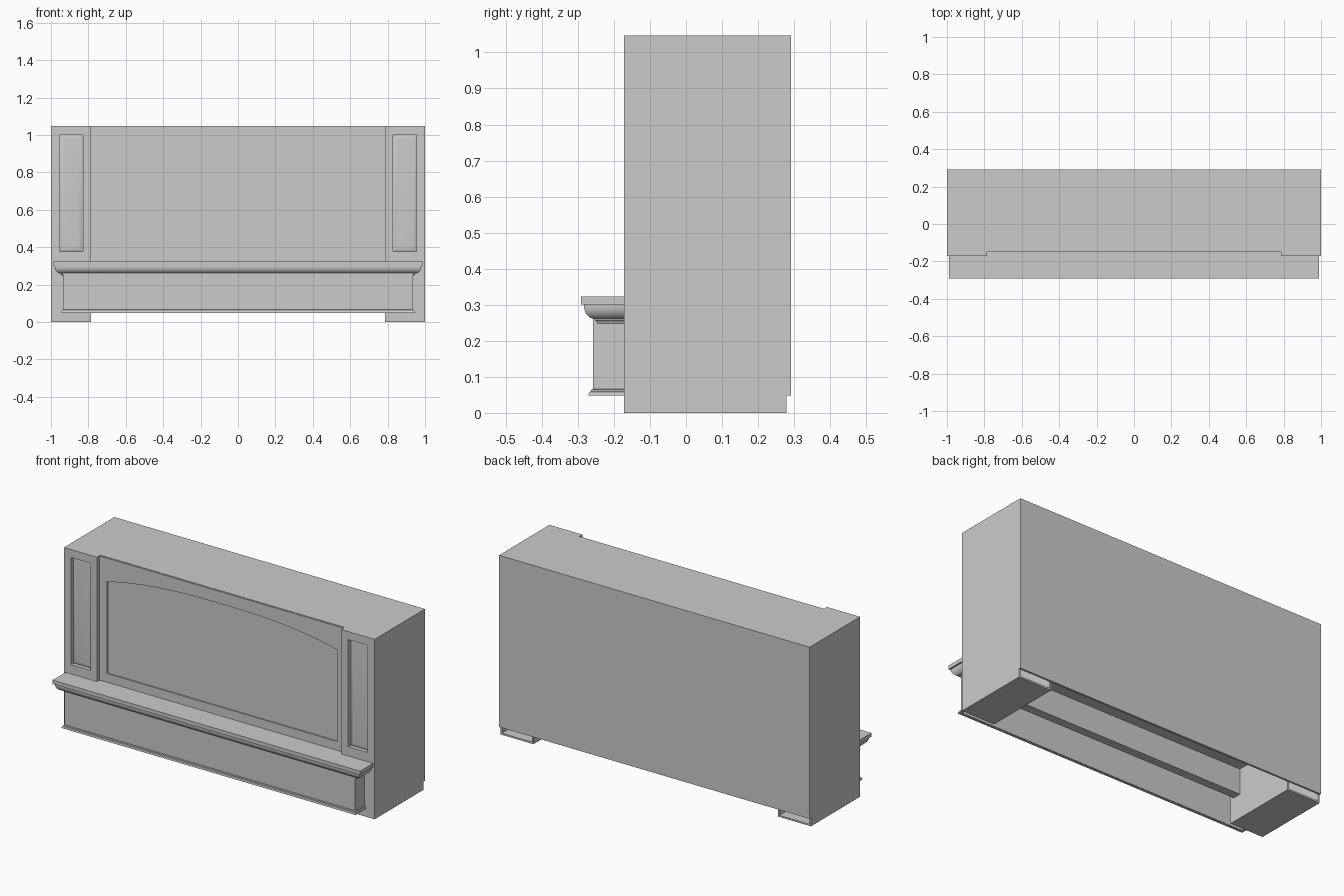
import bpy, bmesh, math

if "Cube" in bpy.data.objects:
    bpy.data.objects.remove(bpy.data.objects["Cube"])

grey = bpy.data.materials.new("plain grey")
grey.diffuse_color = (0.6, 0.6, 0.6, 1)
grey.use_nodes = True
grey.node_tree.nodes["Principled BSDF"].inputs["Base Color"].default_value = grey.diffuse_color


def finish(name, bm, smooth=False):
    bmesh.ops.recalc_face_normals(bm, faces=bm.faces)
    mesh = bpy.data.meshes.new(name)
    bm.to_mesh(mesh)
    bm.free()
    mesh.materials.append(grey)
    ob = bpy.data.objects.new(name, mesh)
    bpy.context.collection.objects.link(ob)
    if smooth:
        bpy.ops.object.select_all(action='DESELECT')
        ob.select_set(True)
        bpy.context.view_layer.objects.active = ob
        bpy.ops.object.shade_smooth_by_angle(angle=math.radians(32))
    return ob


def loft(name, loops, smooth=False):
    """Skin matching closed loops of points and cap both ends."""
    bm = bmesh.new()
    rows = [[bm.verts.new(p) for p in loop] for loop in loops]
    n = len(rows[0])
    for a, b in zip(rows, rows[1:]):
        for i in range(n):
            j = (i + 1) % n
            bm.faces.new((a[i], a[j], b[j], b[i]))
    bm.faces.new(rows[0])
    bm.faces.new(rows[-1])
    return finish(name, bm, smooth)


def rect(x0, x1, z0, z1, y):
    return [(x0, y, z0), (x1, y, z0), (x1, y, z1), (x0, y, z1)]


def box(name, x0, x1, y0, y1, z0, z1):
    return loft(name, [rect(x0, x1, z0, z1, y0), rect(x0, x1, z0, z1, y1)])


def wrap(name, half_x, front_y, profile, back_y=-0.17, smooth=False):
    """Mitred trim round the front and both ends; profile is (inward offset, z)."""
    loops = [
        [(-half_x + o, back_y, z) for o, z in profile],
        [(-half_x + o, front_y + o, z) for o, z in profile],
        [(half_x - o, front_y + o, z) for o, z in profile],
        [(half_x - o, back_y, z) for o, z in profile],
    ]
    return loft(name, loops, smooth=smooth)


# side columns: sunk front panel with a softly raised field, hollow and open at the back
IN_X, TOP = 0.787, 1.047
for side, s in (("left", -1), ("right", 1)):
    steps = [
        (0.850, 0.935, 0.397, 0.980, -0.154),
        (0.840, 0.945, 0.387, 0.990, -0.153),
        (0.830, 0.955, 0.377, 1.000, -0.148),
        (0.830, 0.955, 0.377, 1.000, -0.172),
        (IN_X, 1.0, 0.0, TOP, -0.172),
        (IN_X, 1.0, 0.0, TOP, 0.279),
        (IN_X + 0.01, 0.99, 0.010, TOP - 0.01, 0.279),
        (IN_X + 0.01, 0.99, 0.010, TOP - 0.01, -0.14),
    ]
    loft(side + "_column", [rect(s * a, s * b, c, d, y) for a, b, c, d, y in steps],
         smooth=True)

# centre front with an arched sunk panel
N = 40
ts = [1 - 2 * i / N for i in range(N + 1)]
opening = [(0.74 * t, 0.975 - 0.067 * abs(t) ** 2.6) for t in ts] + [(-0.74, 0.374), (0.74, 0.374)]
outline = [(IN_X * t, TOP - 0.002) for t in ts] + [(-IN_X, 0.14), (IN_X, 0.14)]
loft("arched_front", [
    [(x, -0.101, z) for x, z in opening],
    [(x, -0.148, z) for x, z in opening],
    [(x, -0.148, z) for x, z in outline],
    [(x, -0.098, z) for x, z in outline],
])

# main body and back board
box("body", -IN_X, IN_X, -0.14, 0.279, 0.288, TOP)
box("back_board", -1, 1, 0.279, 0.291, 0.048, TOP)

# shelf slab, extended back to the centre front
box("shelf", -0.99, 0.99, -0.291, -0.172, 0.301, 0.323)
box("shelf_inner", -IN_X, IN_X, -0.172, -0.148, 0.301, 0.323)

# crown moulding under the shelf: rounded cove over a small fillet
cove = [(0.040 - 0.032 * math.cos(a), 0.297 - 0.037 * math.sin(a))
        for a in (math.pi / 2 * i / 10 for i in range(11))]
crown = [(0.008, 0.301)] + cove
crown += [(0.040, 0.256), (0.043, 0.254), (0.046, 0.247), (0.06, 0.247), (0.06, 0.301)]
wrap("crown_moulding", 0.988, -0.291, crown, smooth=True)

# hollow apron
wrap("apron", 0.935, -0.258, [(0, 0.301), (0, 0.050), (0.004, 0.050), (0.004, 0.301)])

# base moulding
base = [(0, 0.048), (0, 0.054), (0.002, 0.058), (0.006, 0.060), (0.007, 0.064),
        (0.012, 0.066), (0.014, 0.066), (0.014, 0.048)]
wrap("base_moulding", 0.946, -0.27, base, smooth=True)
